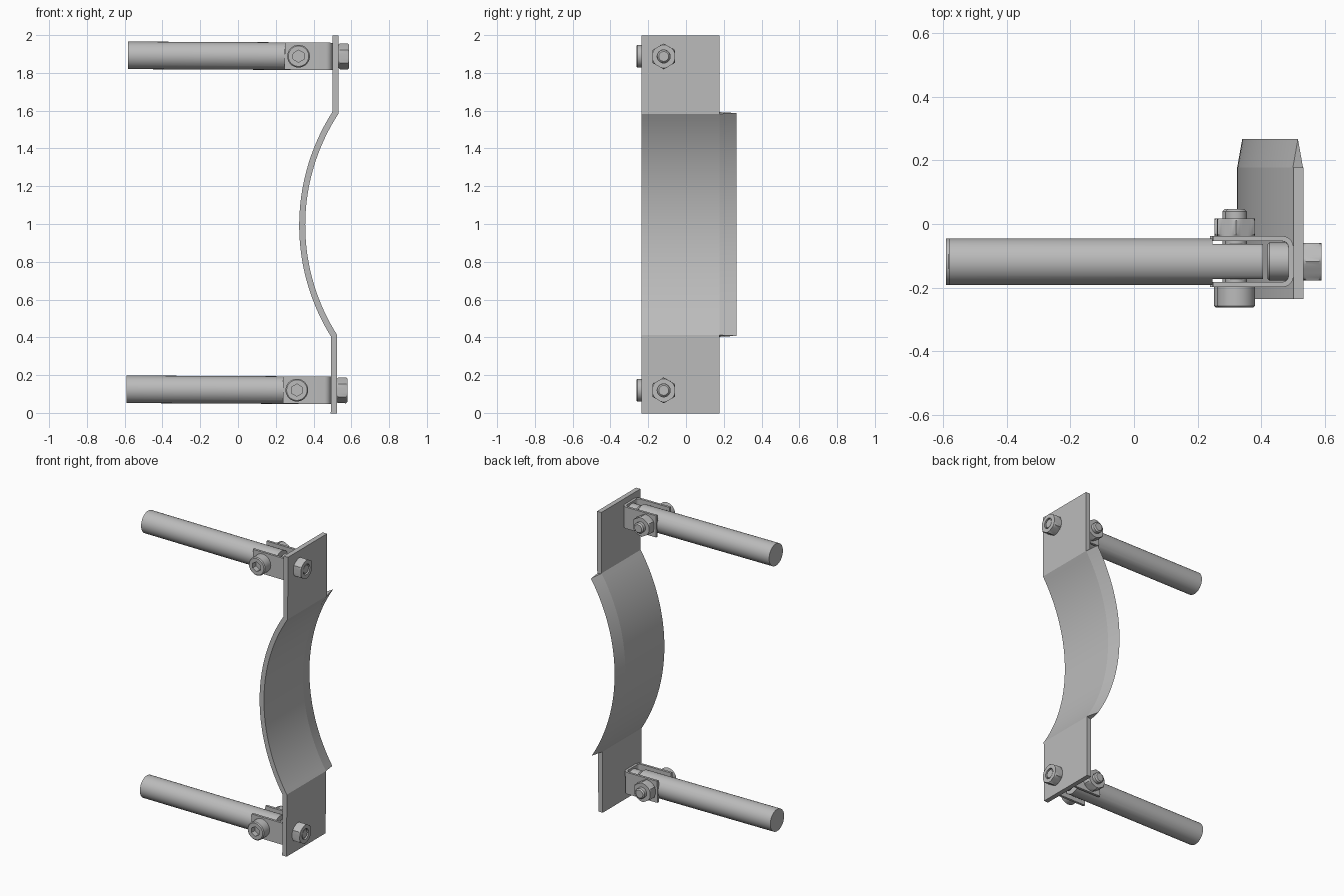
import bpy, bmesh, math
from mathutils import Matrix, Vector

cube = bpy.data.objects.get("Cube")
if cube:
    bpy.data.objects.remove(cube)

steel = bpy.data.materials.new("grey_steel")
steel.use_nodes = True
GREY = (0.5, 0.5, 0.5, 1)
steel.diffuse_color = GREY
steel.node_tree.nodes["Principled BSDF"].inputs["Base Color"].default_value = GREY

N = 48
# The whole assembly leans very slightly towards +x at the top
LEAN = (Matrix.Translation((0, 0, 1)) @ Matrix.Rotation(0.005, 4, 'Y')
        @ Matrix.Translation((0, 0, -1)))


def finish(name, bm, angle=30):
    bmesh.ops.remove_doubles(bm, verts=bm.verts, dist=1e-5)
    bmesh.ops.recalc_face_normals(bm, faces=bm.faces)
    bm.transform(LEAN)
    mesh = bpy.data.meshes.new(name)
    bm.to_mesh(mesh)
    bm.free()
    mesh.materials.append(steel)
    ob = bpy.data.objects.new(name, mesh)
    bpy.context.collection.objects.link(ob)
    bpy.ops.object.select_all(action='DESELECT')
    ob.select_set(True)
    bpy.context.view_layer.objects.active = ob
    bpy.ops.object.shade_smooth_by_angle(angle=math.radians(angle))
    return ob


def loft(bm, loops, ring=True, closed=False):
    """Skin a list of point loops; cap both ends unless closed on itself."""
    rows = [[bm.verts.new(p) for p in loop] for loop in loops]
    n = len(rows[0])
    pairs = list(zip(rows, rows[1:]))
    if closed:
        pairs.append((rows[-1], rows[0]))
    for a, b in pairs:
        for i in range(n):
            j = (i + 1) % n
            bm.faces.new((a[i], a[j], b[j], b[i]))
    if not closed:
        bm.faces.new(rows[0])
        bm.faces.new(rows[-1])


def circle(r, h, flat=9):
    """Ring at height h, optionally flattened on two sides."""
    pts = []
    for i in range(N):
        t = math.tau * i / N
        pts.append(Vector((r * math.cos(t), max(-flat, min(flat, r * math.sin(t))), h)))
    return pts


def hexagon(apothem, h, cap=9):
    """Hexagonal ring at height h, corners trimmed to radius cap."""
    pts = []
    for i in range(N):
        t = math.tau * i / N
        r = min(cap, apothem / math.cos(t % (math.pi / 3) - math.pi / 6))
        pts.append(Vector((r * math.cos(t), r * math.sin(t), h)))
    return pts


def turned(name, axis, origin, loops, closed=False):
    """Place rings along an axis starting from an origin."""
    d, up = Vector(axis), Vector((0, 0, 1))
    m = Matrix((up, d.cross(up), d)).transposed()
    bm = bmesh.new()
    loft(bm, [[m @ p + Vector(origin) for p in loop] for loop in loops], closed=closed)
    return finish(name, bm)


def strip(name, pairs, place, lo, hi):
    """Sheet metal: outer/inner point pairs pushed from lo to hi."""
    bm = bmesh.new()
    loft(bm, [[place(o, lo), place(i, lo), place(i, hi), place(o, hi)] for o, i in pairs])
    return finish(name, bm, 20)


def bolt(name, axis, origin, length):
    """Socket head cap screw, origin on the underside of the head."""
    R, H, S = 0.06, 0.065, 0.034
    turned(name, axis, origin, [
        hexagon(0.028, -0.03), hexagon(0.028, -H), circle(R - 0.006, -H),
        circle(R, -H + 0.006), circle(R, 0), circle(S, 0),
        circle(S, length - 0.008), circle(S - 0.008, length)])


def nut(name, axis, origin, h=0.056):
    A, B, C = 0.059, 0.0345, 0.061
    turned(name, axis, origin, [
        circle(B, 0), hexagon(A, 0, C), hexagon(A, 0.007),
        hexagon(A, h - 0.007), hexagon(A, h, C), circle(B, h)], closed=True)


# Curved mounting plate: flat ends joined by a concave saddle
XC, R, T = 1.438, 1.098, 0.016
FACE_L, FACE_R = 0.496, 0.528


def arc_points(radius, x_end, steps=40):
    a = math.acos((XC - x_end) / radius)
    return [(XC - radius * math.cos(t), 1 + radius * math.sin(t))
            for t in (a * (2 * i / steps - 1) for i in range(steps + 1))]


outer = arc_points(R + T, FACE_L)
middle = arc_points(R, (FACE_L + FACE_R) / 2)
inner = arc_points(R - T, FACE_R)


def along_y(p, y):
    return Vector((p[0], y, p[1]))


PLATE_BACK = 0.177
ends = [((FACE_L, z), (FACE_R, z)) for z in (0, 2)]
strip("saddle_plate", [ends[0], *zip(outer, inner), ends[1]], along_y, -0.235, PLATE_BACK)

# Knife-edged lip along the back of the saddle
bm = bmesh.new()
loft(bm, [[along_y(o, PLATE_BACK), along_y(i, PLATE_BACK), along_y(m, 0.267)]
          for o, m, i in zip(outer, middle, inner)])
finish("saddle_lip", bm, 20)

# U bracket section: two cheeks and a rounded web
YC = -0.118
bracket = [((0.243, -0.08), (0.243, -0.064))]
for side in (-1, 1):
    for k in range(9):
        t = math.pi / 2 * (k / 8 if side > 0 else k / 8 - 1)
        bracket.append(tuple((0.461 + r * math.cos(t), side * 0.045 + r * math.sin(t))
                             for r in (0.035, 0.019)))
bracket.append(((0.243, 0.08), (0.243, 0.064)))

# Both arms: rod, bracket and fasteners
for label, z in (("lower", 0.122), ("upper", 1.89)):
    strip(label + "_bracket", bracket,
          lambda p, h: Vector((p[0], YC + p[1], h)), z - 0.072, z + 0.072)
    F = 0.055
    turned(label + "_rod", (1, 0, 0), (0, YC, z), [
        circle(0.073, -0.586), circle(0.073, 0.242),
        circle(0.073, 0.242, F), circle(0.073, 0.4, F)])
    bolt(label + "_pivot_bolt", (0, 1, 0), (0.316, YC - 0.08, z), 0.245)
    nut(label + "_pivot_nut", (0, 1, 0), (0.316, YC + 0.08, z))
    bolt(label + "_plate_bolt", (1, 0, 0), (0.48, YC, z), 0.1)
    nut(label + "_plate_nut", (1, 0, 0), (FACE_R, YC, z))
